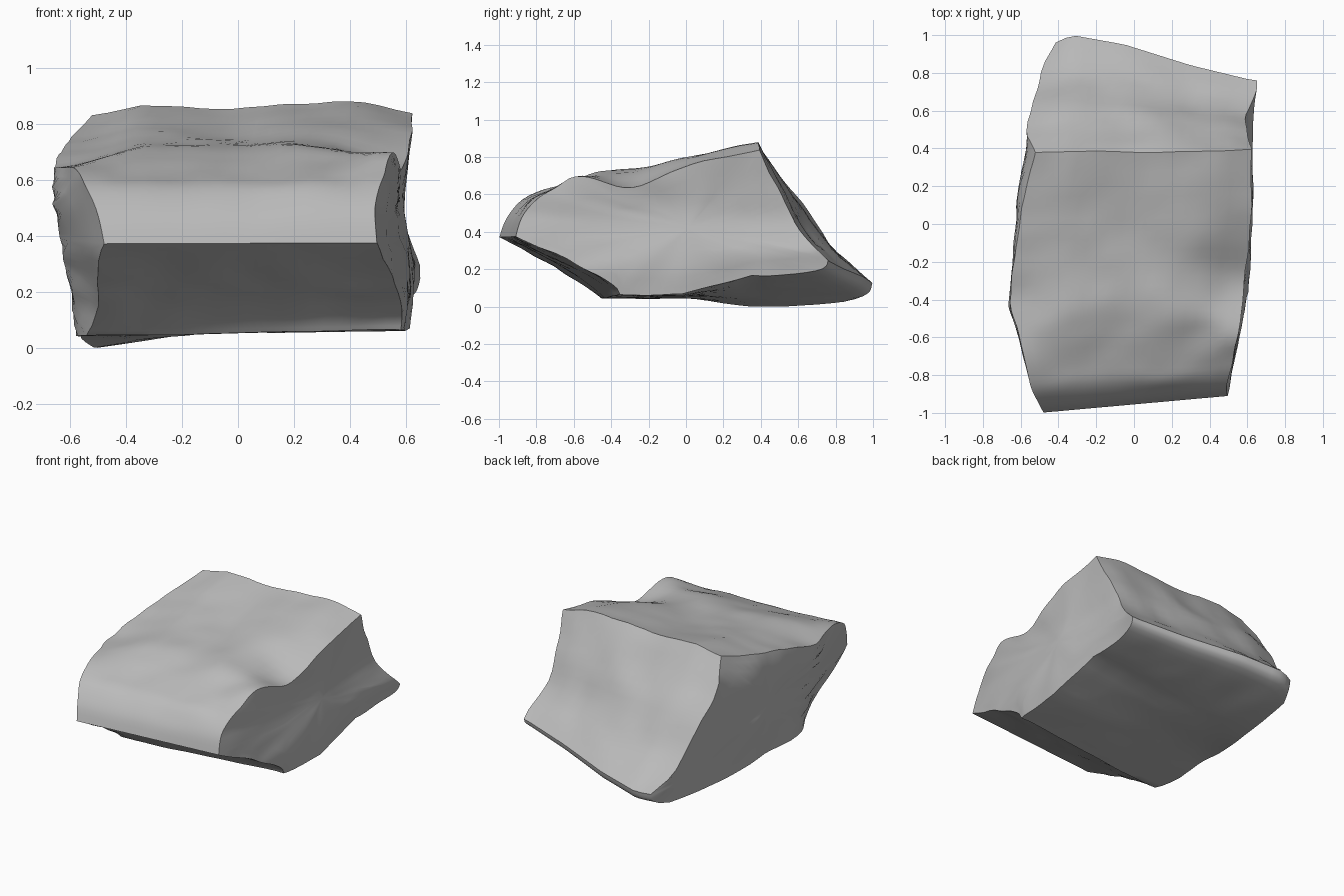
import bpy
import bmesh
from mathutils import Vector, noise

cube = bpy.data.objects.get("Cube")
if cube:
    bpy.data.objects.remove(cube, do_unlink=True)

# Side profile (y, z), split where the stone has a hard edge
top = [(-1, .38), (-.96, .48), (-.87, .575), (-.75, .63), (-.58, .685), (-.45, .72), (-.28, .745), (-.08, .785), (.15, .83), (.38, .88)]
back = [(.38, .88), (.52, .7), (.66, .52), (.82, .3), (1, .11)]
base = [(1, .11), (.95, .04), (.65, .015), (.35, .01), (.05, .05), (-.2, .05), (-.45, .05)]
undercut = [(-.45, .05), (-.55, .13), (-.64, .19), (-.74, .25), (-1, .38)]

# How the outline changes across the stone
left_edge = [(-1, -.5), (-.8, -.56), (-.55, -.62), (-.42, -.66), (-.2, -.635), (.1, -.625), (.4, -.57), (.9, -.53), (1, -.47)]
right_edge = [(-1, .5), (-.6, .56), (-.4, .58), (0, .61), (.4, .61), (.7, .61), (1, .64)]
left_bulge = [(0, .07), (.3, .03), (.6, 0), (.75, .005), (.9, .06)]
right_bulge = [(0, 0), (.2, .02), (.5, -.02), (.7, -.01), (.9, .01)]
back_reach = [(-.6, .86), (-.5, .92), (-.33, 1), (-.05, .95), (.3, .84), (.63, .76)]
top_lift = [(-.62, -.05), (-.5, -.04), (-.36, -.01), (0, -.025), (.15, .005), (.45, .005), (.63, -.03)]

# Local dents and humps on the top: centre x, y, radius, height
dents = [(.58, -.3, .2, -.09), (.55, -.6, .13, .05), (.2, -.48, .13, .025),
         (-.4, -.7, .16, .02), (-.66, -.42, .2, -.05)]


def table(pairs, v):
    """Look up a value between pairs."""
    if v <= pairs[0][0]:
        return pairs[0][1]
    for (a, p), (b, q) in zip(pairs, pairs[1:]):
        if v <= b:
            return p + (q - p) * (v - a) / (b - a)
    return pairs[-1][1]


def clamp(v):
    return max(0.0, min(1.0, v))


def spline(points, steps=4):
    """Smooth curve through points, leaving out the last one."""
    pts = [Vector(p) for p in points]
    pts = [pts[0]] + pts + [pts[-1]]
    out = []
    for a, b, c, d in zip(pts, pts[1:], pts[2:], pts[3:]):
        for k in range(steps):
            t = k / steps
            out.append(.5 * (2 * b + (c - a) * t + (2 * a - 5 * b + 4 * c - d) * t ** 2
                             + (3 * b - a - 3 * c + d) * t ** 3))
    return out


def warp(s, p):
    """Place a profile point at fraction s across the stone."""
    y, z = p
    front_low = clamp((.36 - z) / .2) * clamp((-y - .3) / .2)
    xl = table(left_edge, y) + table(left_bulge, z) + .06 * front_low
    xr = table(right_edge, y) + table(right_bulge, z)
    x = xl + (xr - xl) * s
    roughness = clamp((1 - abs(y)) * 6) * clamp(.3 + z * 3)
    if y > .38:
        y = .38 + (y - .38) * (table(back_reach, x) - .38) / .62
    y += .09 * (x + .5) * clamp((-y - .6) / .4)
    y += .13 * clamp(x + .45) * front_low
    low, high = clamp((.45 - z) / .4), clamp((z - .5) / .25)
    z += low * (x + .5) * (.02 + .13 * clamp(y / .35))
    z += high * table(top_lift, x) * clamp(y + 1)
    for dx, dy, r, h in dents:
        z += high * h * 2.718 ** (-((x - dx) ** 2 + (y - dy) ** 2) / r ** 2)
    v = Vector((x, y, z))
    bumps = noise.noise_vector(v * 3) * .015 + noise.noise_vector(v * 7) * .009
    return v + bumps * roughness


# Stone body: rings across the width, then shrinking rings on both ends
profile = spline(top) + spline(back) + spline(base) + spline(undercut)
centre = Vector((.02, .42))
shrink = [.15, .35, .55, .75, .9]
width_steps = 20
rings = [(0, f) for f in shrink]
rings += [(i / width_steps, 1) for i in range(width_steps + 1)]
rings += [(1, f) for f in reversed(shrink)]

bm = bmesh.new()
grid = [[bm.verts.new(warp(s, centre + (p - centre) * f)) for p in profile] for s, f in rings]
count = len(profile)
for r0, r1 in zip(grid, grid[1:]):
    for i in range(count):
        j = (i + 1) % count
        bm.faces.new((r0[i], r0[j], r1[j], r1[i]))
for s, ring in ((0, grid[0]), (1, grid[-1])):
    hub = bm.verts.new(warp(s, centre))
    for i in range(count):
        bm.faces.new((hub, ring[i], ring[(i + 1) % count]))
bmesh.ops.recalc_face_normals(bm, faces=bm.faces)

# Rest on the ground
ground = min(v.co.z for v in bm.verts)
bmesh.ops.translate(bm, verts=bm.verts, vec=(0, 0, -ground))

mesh = bpy.data.meshes.new("boulder")
bm.to_mesh(mesh)
bm.free()
boulder = bpy.data.objects.new("boulder", mesh)
bpy.context.collection.objects.link(boulder)

# Plain grey stone
stone = bpy.data.materials.new("stone_grey")
stone.use_nodes = True
colour = (.5, .5, .5, 1)
stone.diffuse_color = colour
stone.node_tree.nodes["Principled BSDF"].inputs["Base Color"].default_value = colour
mesh.materials.append(stone)

bpy.ops.object.select_all(action="DESELECT")
boulder.select_set(True)
bpy.context.view_layer.objects.active = boulder
bpy.ops.object.shade_smooth_by_angle(angle=.7)
